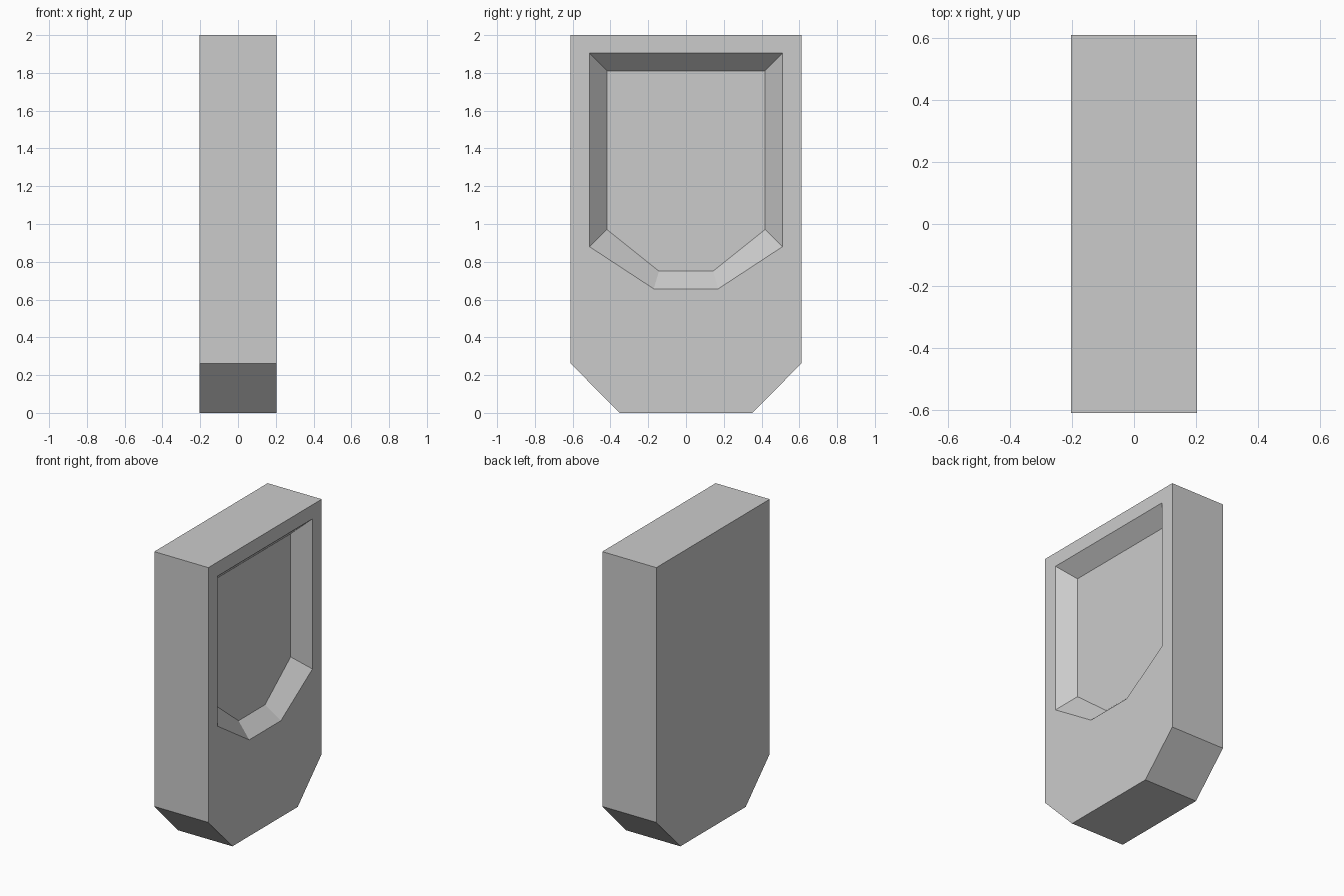
import bpy, bmesh

if "Cube" in bpy.data.objects:
    bpy.data.objects.remove(bpy.data.objects["Cube"])

HALF_X = 0.204      # half thickness
DEPTH = 0.10        # recess depth


def ring(bm, x, half_points):
    """Closed six-sided outline in the YZ plane, mirrored across y = 0."""
    pts = half_points + [(-y, z) for y, z in reversed(half_points)]
    return [bm.verts.new((x, y, z)) for y, z in pts]


# Half outlines: bottom, shoulder, top
body = [(0.352, 0.0), (0.611, 0.262), (0.611, 2.0)]
rim = [(0.171, 0.657), (0.511, 0.88), (0.511, 1.904)]
floor = [(0.143, 0.75), (0.419, 0.971), (0.419, 1.811)]

# Back outline -> front outline -> recess rim -> recess floor
bm = bmesh.new()
rings = [ring(bm, -HALF_X, body), ring(bm, HALF_X, body),
         ring(bm, HALF_X, rim), ring(bm, HALF_X - DEPTH, floor)]
for a, b in zip(rings, rings[1:]):
    for i in range(6):
        j = (i + 1) % 6
        bm.faces.new((a[i], a[j], b[j], b[i]))

# Caps: flat back and recess floor
bm.faces.new(rings[0])
bm.faces.new(rings[-1])
bmesh.ops.recalc_face_normals(bm, faces=bm.faces)

mesh = bpy.data.meshes.new("recessed_slab")
bm.to_mesh(mesh)
bm.free()
bpy.context.collection.objects.link(bpy.data.objects.new("recessed_slab", mesh))
